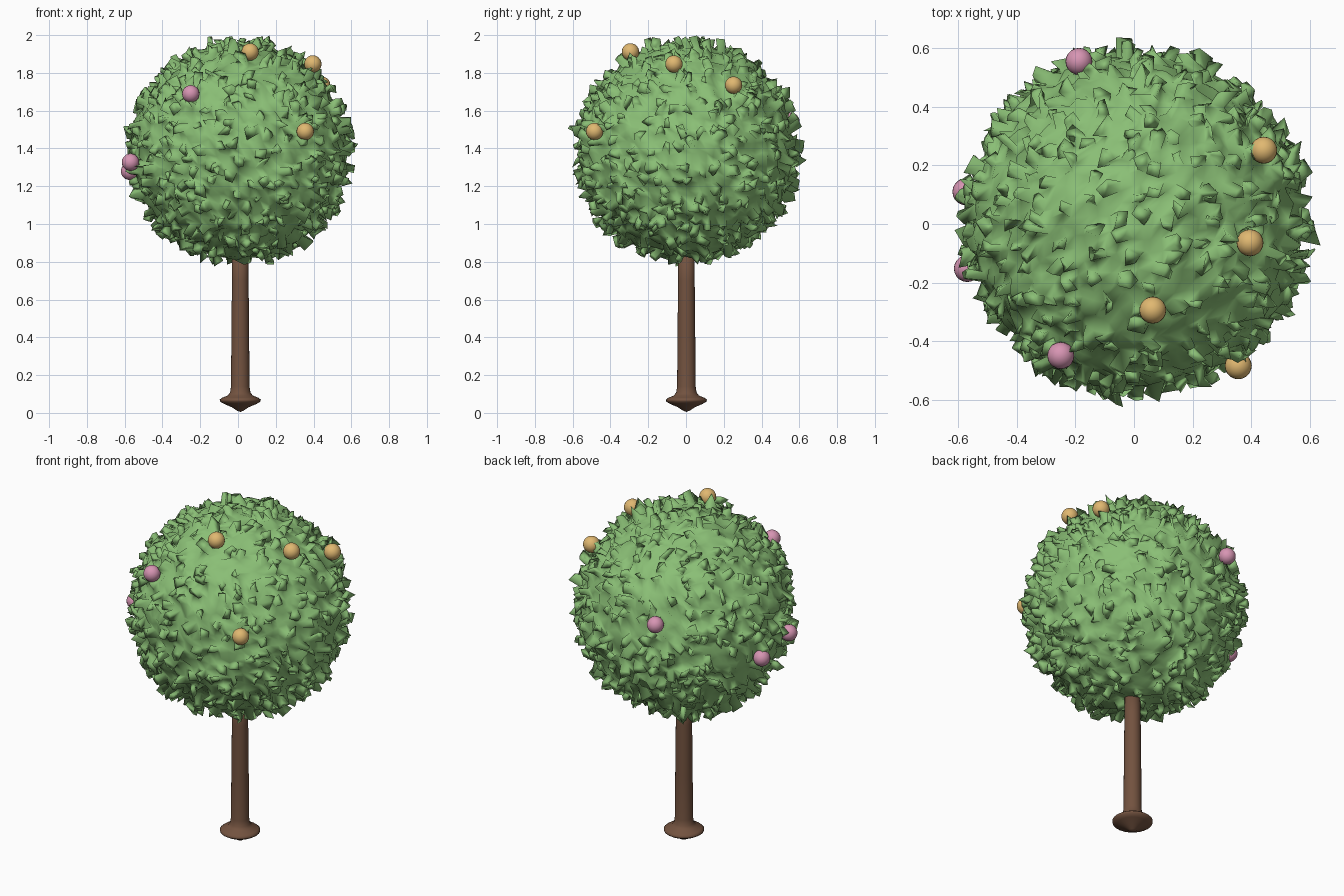
import bpy, bmesh, math, random
from mathutils import Vector, noise, Matrix

if "Cube" in bpy.data.objects:
    bpy.data.objects.remove(bpy.data.objects["Cube"])

random.seed(11)
CENTRE = Vector((0.006, 0.006, 1.384))


def material(name, rgb):
    m = bpy.data.materials.new(name)
    m.diffuse_color = (*rgb, 1)
    m.use_nodes = True
    m.node_tree.nodes["Principled BSDF"].inputs["Base Color"].default_value = m.diffuse_color
    return m


GREEN = material("leaf green", (0.255, 0.52, 0.18))
BROWN = material("bark brown", (0.17, 0.085, 0.05))
ORANGE = material("fruit orange", (0.75, 0.48, 0.165))
PINK = material("fruit pink", (0.68, 0.30, 0.45))


def make_object(name, bm, mat):
    bmesh.ops.recalc_face_normals(bm, faces=bm.faces)
    mesh = bpy.data.meshes.new(name)
    bm.to_mesh(mesh)
    bm.free()
    mesh.materials.append(mat)
    mesh.polygons.foreach_set("use_smooth", [True] * len(mesh.polygons))
    ob = bpy.data.objects.new(name, mesh)
    bpy.context.collection.objects.link(ob)
    return ob


def random_vector(amount):
    return Vector([random.uniform(-amount, amount) for _ in range(3)])


# Trunk: one lathed profile with a flared foot
profile = [(0, 0.005), (0.018, 0.012), (0.045, 0.03), (0.085, 0.047), (0.107, 0.06),
           (0.109, 0.07), (0.096, 0.08), (0.066, 0.092), (0.054, 0.108), (0.049, 0.14),
           (0.047, 0.40), (0.044, 0.70), (0.042, 0.90), (0, 0.90)]
bm = bmesh.new()
verts = [bm.verts.new((r, 0, z)) for r, z in profile]
edges = [bm.edges.new(pair) for pair in zip(verts, verts[1:])]
bmesh.ops.spin(bm, geom=verts + edges, axis=(0, 0, 1), cent=(0, 0, 0),
               steps=24, angle=math.tau)
bmesh.ops.remove_doubles(bm, verts=bm.verts, dist=0.0005)
bmesh.ops.translate(bm, verts=bm.verts, vec=(0.012, 0.002, 0))
make_object("trunk", bm, BROWN)

# Crown: bumpy quad sphere
bm = bmesh.new()
bmesh.ops.create_cube(bm, size=2)
bmesh.ops.subdivide_edges(bm, edges=bm.edges, cuts=22, use_grid_fill=True)
for v in bm.verts:
    d = Vector([math.tan(c * math.pi / 4) for c in v.co]).normalized()
    d = (d + random_vector(0.024)).normalized()
    v.co = d * (0.562 + 0.03 * noise.noise(d * 8) + random.uniform(-0.01, 0.01))

# Leaves: scattered faces pulled outward, flared, tilted and roughened
candidates = list(bm.faces)
random.shuffle(candidates)
used = set()
chosen = []
for f in candidates:
    if len(chosen) >= 580:
        break
    if not any(v in used for v in f.verts) or random.random() < 0.2:
        chosen.append(f)
        used.update(f.verts)
result = bmesh.ops.extrude_discrete_faces(bm, faces=chosen)
for f in result["faces"]:
    c = f.calc_center_median()
    n = c.normalized()
    lean = random_vector(1)
    lean -= n * lean.dot(n)
    lift = n * random.uniform(0.015, 0.052) + lean * 0.03
    turn = Matrix.Rotation(random.uniform(-0.7, 0.7), 3, n)
    tilt = Matrix.Rotation(random.uniform(0.1, 1.0), 3, n.cross(lean).normalized())
    size = random.uniform(0.75, 1.25)
    for v in f.verts:
        v.co = c + lift + tilt @ turn @ ((v.co - c) * size) + random_vector(0.008)
bmesh.ops.translate(bm, verts=bm.verts, vec=CENTRE)
crown = make_object("leafy_crown", bm, GREEN)

# Fruit: small balls resting on the crown surface
fruits = [("orange_fruit", ORANGE, [(0.064, -0.294, 1.911), (0.396, -0.064, 1.847),
                                    (0.443, 0.252, 1.735), (0.356, -0.484, 1.490)]),
          ("pink_fruit", PINK, [(-0.25, -0.449, 1.689), (-0.188, 0.555, 1.543),
                                (-0.574, 0.110, 1.279), (-0.569, -0.152, 1.327)])]
for name, mat, places in fruits:
    for i, p in enumerate(places, 1):
        bm = bmesh.new()
        bmesh.ops.create_uvsphere(bm, u_segments=20, v_segments=12, radius=0.046,
                                  matrix=Matrix.Translation(p))
        make_object(f"{name}_{i}", bm, mat)
